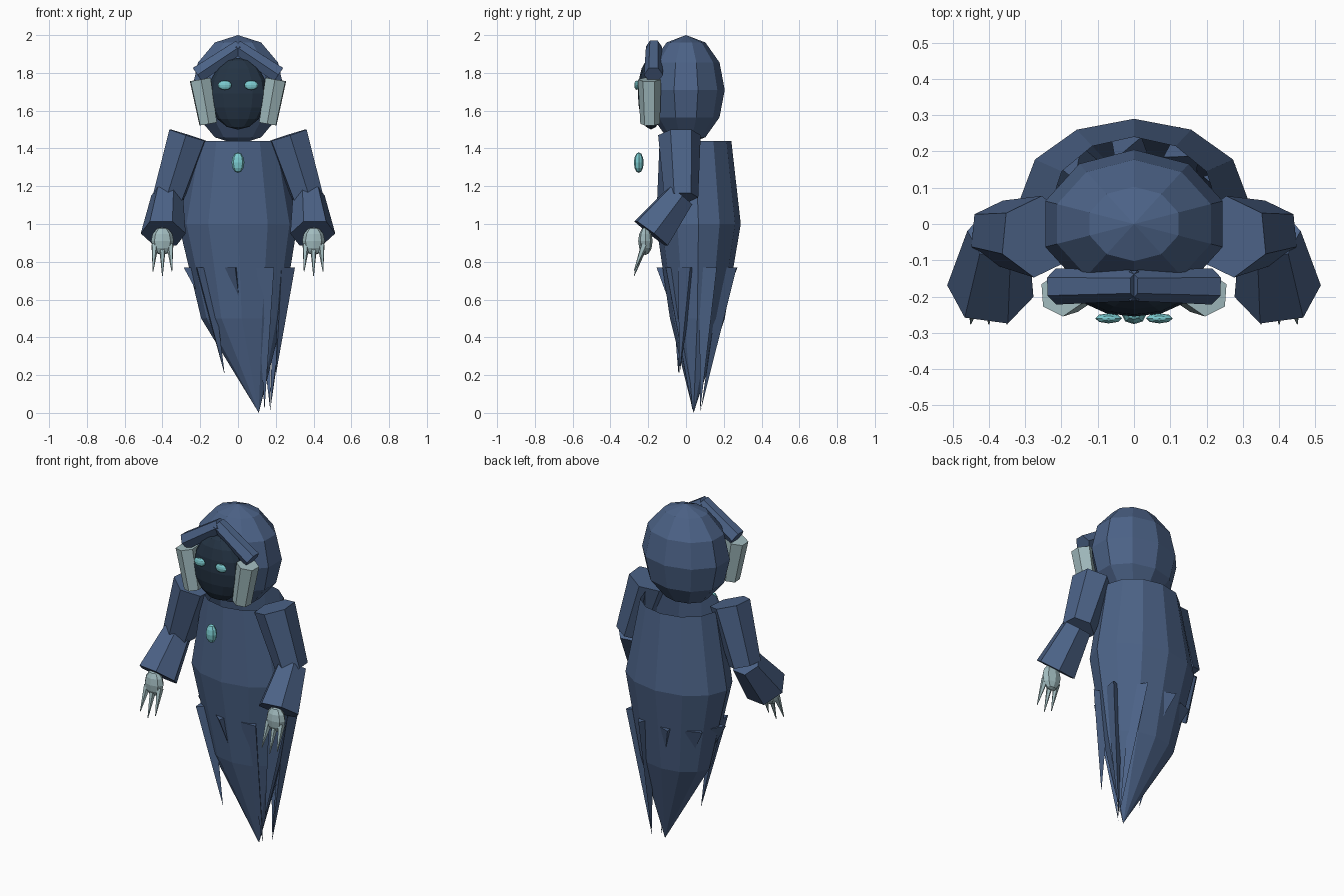
import bpy, bmesh, math
from mathutils import Vector, Matrix

if "Cube" in bpy.data.objects:
    bpy.data.objects.remove(bpy.data.objects["Cube"])


def material(name, rgb):
    m = bpy.data.materials.new(name)
    m.use_nodes = True
    m.diffuse_color = (*rgb, 1)
    m.node_tree.nodes["Principled BSDF"].inputs["Base Color"].default_value = (*rgb, 1)
    return m


CLOTH = material("navy_cloth", (0.072, 0.124, 0.243))
SHADOW = material("dark_face", (0.018, 0.034, 0.058))
PALE = material("pale_grey_green", (0.36, 0.5, 0.52))
GLOW = material("cyan_glow", (0.2, 0.6, 0.63))


def finish(name, bm, mat):
    bmesh.ops.recalc_face_normals(bm, faces=bm.faces)
    mesh = bpy.data.meshes.new(name)
    bm.to_mesh(mesh)
    bm.free()
    mesh.materials.append(mat)
    obj = bpy.data.objects.new(name, mesh)
    bpy.context.collection.objects.link(obj)
    return obj


def ellipsoid(name, centre, radii, mat, segments=10, rings=6):
    bm = bmesh.new()
    m = Matrix.Translation(centre) @ Matrix.Diagonal((*radii, 1))
    bmesh.ops.create_uvsphere(bm, u_segments=segments, v_segments=rings, radius=1, matrix=m)
    return finish(name, bm, mat)


def tube(name, a, b, r1, r2, mat, sides=6):
    """Tapered prism from point a to point b."""
    a, b = Vector(a), Vector(b)
    m = Matrix.Translation((a + b) / 2) @ (b - a).to_track_quat("Z", "Y").to_matrix().to_4x4()
    m = m @ Matrix.Rotation(math.pi / sides, 4, "Z")
    bm = bmesh.new()
    bmesh.ops.create_cone(bm, cap_ends=True, segments=sides, radius1=r1, radius2=r2,
                          depth=(b - a).length, matrix=m)
    return finish(name, bm, mat)


# Robe: open at the neck, drifting sideways into a pointed tail
bm = bmesh.new()
SIDES = 12
loops = []
for cx, cy, z, rx, ry in [(0, 0.05, 1.44, 0.23, 0.19), (0, 0.066, 1.0, 0.315, 0.224),
                          (0.02, 0.06, 0.5, 0.215, 0.145)]:
    loops.append([bm.verts.new((cx + rx * math.cos(t), cy + ry * math.sin(t), z))
                  for t in (math.tau * i / SIDES for i in range(SIDES))])
tip = bm.verts.new((0.11, 0.04, 0))
for i in range(SIDES):
    j = (i + 1) % SIDES
    for upper, lower in zip(loops, loops[1:]):
        bm.faces.new((upper[i], upper[j], lower[j], lower[i]))
    bm.faces.new((loops[-1][i], loops[-1][j], tip))
finish("robe", bm, CLOTH)

# Torn strips around the hem, three-sided spikes: angle, then tip position
strips = [(-100, (0.03, -0.02, 0.4)), (-58, (0.14, 0.035, 0.01)), (-18, (0.2, -0.035, 0.2)),
          (20, (0.17, 0.075, 0.01)), (62, (0.17, 0.08, 0.02)), (100, (0.06, 0.13, 0.4)),
          (140, (-0.03, 0.12, 0.38)), (180, (-0.06, 0.06, 0.35)), (-145, (-0.07, -0.04, 0.2))]
for n, (deg, end) in enumerate(strips):
    t = math.radians(deg)
    base = Vector((0.01 + 0.25 * math.cos(t), 0.063 + 0.17 * math.sin(t), 0.77))
    bm = bmesh.new()
    corners = []
    for k in range(3):
        turn = t + math.radians(30 + 120 * k)
        corners.append(bm.verts.new(base + 0.055 * Vector((math.cos(turn), math.sin(turn), 0))))
    point = bm.verts.new(end)
    bm.faces.new(corners)
    for i in range(3):
        bm.faces.new((corners[i], corners[(i + 1) % 3], point))
    finish(f"torn_strip_{n + 1}", bm, CLOTH)

# Hood, face and chest gem
ellipsoid("hood", (0, 0, 1.71), (0.257, 0.205, 0.29), CLOTH)
ellipsoid("face", (0, -0.185, 1.69), (0.155, 0.07, 0.19), SHADOW, 12, 8)
ellipsoid("chest_gem", (0, -0.25, 1.325), (0.034, 0.026, 0.055), GLOW, 8, 6)

# Mirrored parts
for s, label in ((1, "left"), (-1, "right")):
    def p(x, y, z):
        return (s * x, y, z)

    ellipsoid(f"{label}_eye", p(0.07, -0.26, 1.735), (0.037, 0.014, 0.025), GLOW, 8, 6)
    tube(f"{label}_hood_brim", p(-0.01, -0.17, 1.94), p(0.215, -0.172, 1.79), 0.042, 0.05, CLOTH)
    tube(f"{label}_cheek_panel", p(0.2, -0.193, 1.765), p(0.158, -0.19, 1.53), 0.062, 0.052, PALE)
    tube(f"{label}_upper_arm", p(0.265, -0.035, 1.47), p(0.37, -0.025, 1.14), 0.113, 0.09, CLOTH)
    tube(f"{label}_sleeve", p(0.375, -0.03, 1.15), p(0.396, -0.185, 0.95), 0.085, 0.12, CLOTH)
    ellipsoid(f"{label}_hand", p(0.4, -0.215, 0.91), (0.06, 0.038, 0.075), PALE, 8, 6)
    for n, dx in enumerate((-0.04, 0, 0.04)):
        drop = 0.725 if dx == 0 else 0.75
        tube(f"{label}_claw_{n + 1}", p(0.4 + dx, -0.22, 0.89),
             p(0.4 + dx * 1.25, -0.275, drop), 0.02, 0.002, PALE, 5)
